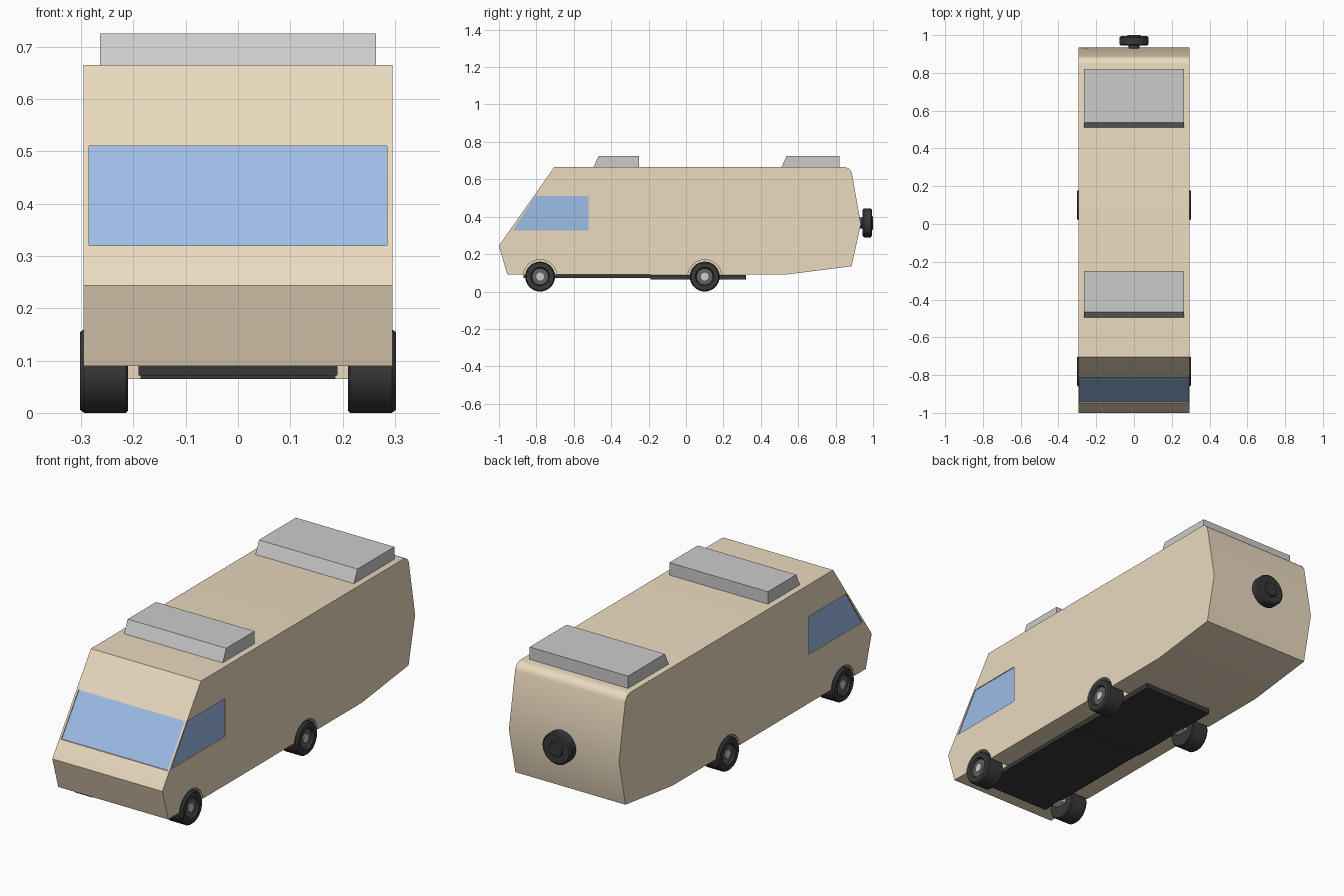
import bpy, bmesh
from math import cos, sin, pi, radians
from mathutils import Matrix

if "Cube" in bpy.data.objects:
    bpy.data.objects.remove(bpy.data.objects["Cube"])


def mat(name, r, g, b):
    m = bpy.data.materials.new(name)
    m.diffuse_color = (r, g, b, 1)
    m.use_nodes = True
    m.node_tree.nodes["Principled BSDF"].inputs["Base Color"].default_value = m.diffuse_color
    return m


TAN = mat("tan_paint", 0.83, 0.70, 0.52)
BLUE = mat("blue_glass", 0.34, 0.51, 0.80)
BLACK = mat("black_rubber", 0.04, 0.04, 0.04)
DARK = mat("dark_rim", 0.12, 0.12, 0.12)


def finish(name, bm, material=None, smooth=False):
    bmesh.ops.recalc_face_normals(bm, faces=bm.faces)
    me = bpy.data.meshes.new(name)
    bm.to_mesh(me)
    bm.free()
    ob = bpy.data.objects.new(name, me)
    bpy.context.collection.objects.link(ob)
    if material:
        me.materials.append(material)
    if smooth:
        bpy.ops.object.select_all(action='DESELECT')
        ob.select_set(True)
        bpy.context.view_layer.objects.active = ob
        bpy.ops.object.shade_smooth_by_angle(angle=radians(35))
    return ob


def prism(name, pts, x0, x1, material=None):
    """Extrude a (y, z) outline along x."""
    bm = bmesh.new()
    f = bm.faces.new([bm.verts.new((x0, y, z)) for y, z in pts])
    ext = bmesh.ops.extrude_face_region(bm, geom=[f])["geom"]
    bmesh.ops.translate(bm, vec=(x1 - x0, 0, 0),
                        verts=[v for v in ext if isinstance(v, bmesh.types.BMVert)])
    return finish(name, bm, material)


def rect(y0, y1, z0, z1):
    return [(y0, z0), (y1, z0), (y1, z1), (y0, z1)]


def circle(y, z, r, n=32):
    return [(y + r * cos(2 * pi * i / n), z + r * sin(2 * pi * i / n)) for i in range(n)]


def lathe(name, profile, place, material, n=32):
    """Spin (radius, x) points around the x axis, then place."""
    bm = bmesh.new()
    vs = [bm.verts.new((x, r, 0)) for r, x in profile]
    es = [bm.edges.new(p) for p in zip(vs, vs[1:])]
    bmesh.ops.spin(bm, geom=vs + es, axis=(1, 0, 0), cent=(0, 0, 0),
                   angle=2 * pi, steps=n, use_duplicate=False)
    bmesh.ops.remove_doubles(bm, verts=bm.verts, dist=1e-5)
    bmesh.ops.transform(bm, matrix=place, verts=bm.verts)
    return finish(name, bm, material, True)


# Body shell with a softly rounded nose and rear roof edge
W = 0.295
rear_curve = [(0.845 + 0.043 * cos(a), 0.622 + 0.043 * sin(a))
              for a in [radians(10 + 16 * i) for i in range(6)]]
body = prism("body", [(-0.955, 0.09), (0.53, 0.09), (0.885, 0.135), (0.935, 0.36)]
             + rear_curve + [(-0.705, 0.665), (-0.995, 0.252), (-1.0, 0.243), (-0.997, 0.232)],
             -W, W, TAN)


def cut(cutter):
    cutter.hide_render = True
    cutter.hide_set(True)
    m = body.modifiers.new(cutter.name, 'BOOLEAN')
    m.operation, m.solver, m.object = 'DIFFERENCE', 'EXACT', cutter


# Wheel wells, wheels and axle stubs
AXLES = {"front": -0.78, "rear": 0.10}
for pos, y in AXLES.items():
    for s, side in ((1, "right"), (-1, "left")):
        cut(prism(f"{pos}_{side}_well_cutter", circle(y, 0.08, 0.09), s * 0.19, s * 0.33, TAN))
        place = Matrix.Translation((0, y, 0.08)) @ Matrix.Scale(s, 4, (1, 0, 0))
        lathe(f"{pos}_{side}_tyre", [(0, 0.21), (0.076, 0.21), (0.08, 0.214), (0.08, 0.294),
                                     (0.074, 0.302), (0.05, 0.302), (0.044, 0.29), (0, 0.29)],
              place, BLACK)
        lathe(f"{pos}_{side}_rim", [(0, 0.289), (0.043, 0.289), (0.043, 0.292), (0, 0.292)],
              place, DARK)
        lathe(f"{pos}_{side}_hubcap", [(0, 0.29), (0.021, 0.29), (0.021, 0.296), (0, 0.296)],
              place, None)
        prism(f"{pos}_{side}_axle_stub", rect(y - 0.03, y + 0.03, 0.065, 0.095),
              s * 0.185, s * 0.212, TAN)


# Windscreen and side windows, set slightly into the body
def slope(z, d=0.0):
    return (-1 + (z - 0.245) * 0.295 / 0.42 + d, z)


Z0, Z1 = 0.32, 0.51
cut(prism("windscreen_cutter", [slope(Z0, -0.03), slope(Z0, 0.007), slope(Z1, 0.007), slope(Z1, -0.03)],
          -0.285, 0.285, TAN))
prism("windscreen", [slope(Z0, 0.006), slope(Z0, 0.012), slope(Z1, 0.012), slope(Z1, 0.006)],
      -0.285, 0.285, BLUE)
side_outline = [slope(0.325, 0.016), (-0.52, 0.325), (-0.52, Z1), slope(Z1, 0.008)]
for s, side in ((1, "right"), (-1, "left")):
    cut(prism(f"{side}_window_cutter", side_outline, s * (W - 0.005), s * (W + 0.03), TAN))
    prism(f"{side}_window", side_outline, s * (W - 0.012), s * (W - 0.004), BLUE)

# Apply the cuts, then shade the shell
bpy.ops.object.select_all(action='DESELECT')
body.select_set(True)
bpy.context.view_layer.objects.active = body
for m in list(body.modifiers):
    cutter = m.object
    bpy.ops.object.modifier_apply(modifier=m.name)
    bpy.data.objects.remove(cutter)
bpy.ops.object.shade_smooth_by_angle(angle=radians(35))

# Roof boxes with raked fronts
for name, y0, y1 in (("front_roof_box", -0.497, -0.25), ("rear_roof_box", 0.508, 0.82)):
    prism(name, [(y0, 0.66), (y1, 0.66), (y1, 0.725), (y0 + 0.03, 0.725)], -0.264, 0.264)

# Chassis plates
prism("front_chassis", rect(-0.87, -0.19, 0.071, 0.092), -0.19, 0.19, BLACK)
prism("rear_chassis", rect(-0.19, 0.32, 0.065, 0.089), -0.19, 0.19, BLACK)

# Spare wheel on the rear wall
lathe("spare_wheel", [(0, 0.925), (0.03, 0.925), (0.03, 0.945), (0.07, 0.945), (0.077, 0.951),
                      (0.077, 0.988), (0.07, 0.994), (0.038, 0.994), (0.034, 1.0), (0, 1.0)],
      Matrix.Translation((0, 0, 0.367)) @ Matrix.Rotation(pi / 2, 4, 'Z'), BLACK)
